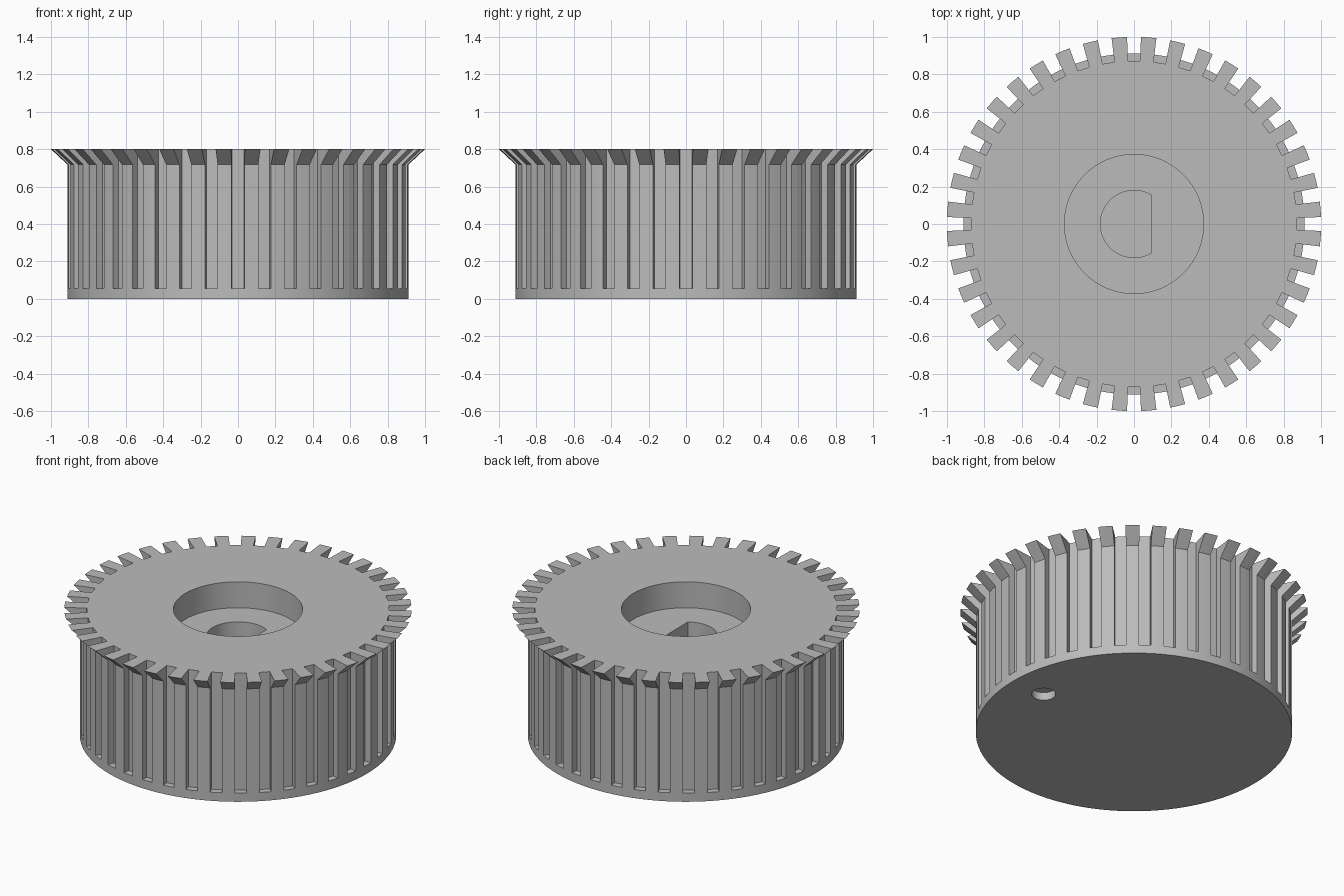
import bpy, bmesh
from math import sin, cos, acos, radians, pi

cube = bpy.data.objects.get("Cube")
if cube:
    bpy.data.objects.remove(cube, do_unlink=True)

# One grey plastic
grey = bpy.data.materials.new("grey_plastic")
grey.use_nodes = True
colour = (0.5, 0.5, 0.5, 1)
grey.diffuse_color = colour
grey.node_tree.nodes["Principled BSDF"].inputs["Base Color"].default_value = colour

SIDES = 160
TEETH = 40
HEIGHT = 0.8


def circle(radius, n=SIDES, x=0.0):
    return [(x + radius * cos(2 * pi * i / n), radius * sin(2 * pi * i / n)) for i in range(n)]


def finish(bm, name):
    bmesh.ops.recalc_face_normals(bm, faces=bm.faces)
    mesh = bpy.data.meshes.new(name)
    bm.to_mesh(mesh)
    bm.free()
    mesh.materials.append(grey)
    obj = bpy.data.objects.new(name, mesh)
    bpy.context.collection.objects.link(obj)
    return obj


def loft(bm, layers):
    """Stack closed outlines, given as (outline, z), into a capped solid."""
    rings = [[bm.verts.new((x, y, z)) for x, y in outline] for outline, z in layers]
    bm.faces.new(rings[0])
    bm.faces.new(rings[-1])
    for low, high in zip(rings, rings[1:]):
        for i in range(len(low)):
            j = (i + 1) % len(low)
            bm.faces.new((low[i], low[j], high[j], high[i]))


def solid(name, layers):
    bm = bmesh.new()
    loft(bm, layers)
    return finish(bm, name)


# Round body with a flared rim
body = solid("knob_body", [(circle(0.912), 0), (circle(0.912), 0.717), (circle(1.0007), HEIGHT)])

# Radial slots that leave the grip teeth
bm = bmesh.new()
half = radians(2.13)
for k in range(TEETH):
    a = 2 * pi * k / TEETH
    wedge = [(r * cos(a + s * half), r * sin(a + s * half))
             for r, s in ((0.872, -1), (1.1, -1), (1.1, 1), (0.872, 1))]
    loft(bm, [(wedge, 0.055), (wedge, 1.0)])
slots = finish(bm, "slot_cutter")

# Top recess, D-shaped shaft bore and small hole underneath
recess = solid("recess_cutter", [(circle(0.372, 96), 0.635), (circle(0.372, 96), 1.0)])
bore_r, flat_x, steps = 0.18, 0.093, 48
start = acos(flat_x / bore_r)
arc = [start + (2 * pi - 2 * start) * i / steps for i in range(steps + 1)]
d_shape = [(bore_r * cos(a), bore_r * sin(a)) for a in arc]
bore = solid("bore_cutter", [(d_shape, 0.15), (d_shape, 0.7)])
pin = circle(0.069, 32, 0.68)
pin_hole = solid("pin_hole_cutter", [(pin, -0.1), (pin, 0.05)])

# Cut the body, then drop the cutters
bpy.ops.object.select_all(action="DESELECT")
body.select_set(True)
bpy.context.view_layer.objects.active = body
for cutter in (slots, recess, bore, pin_hole):
    cutter.hide_render = True
    mod = body.modifiers.new(cutter.name, "BOOLEAN")
    mod.operation = "DIFFERENCE"
    mod.solver = "EXACT"
    mod.object = cutter
    bpy.ops.object.modifier_apply(modifier=mod.name)
    bpy.data.objects.remove(cutter, do_unlink=True)

bpy.ops.object.shade_smooth_by_angle(angle=radians(25))
